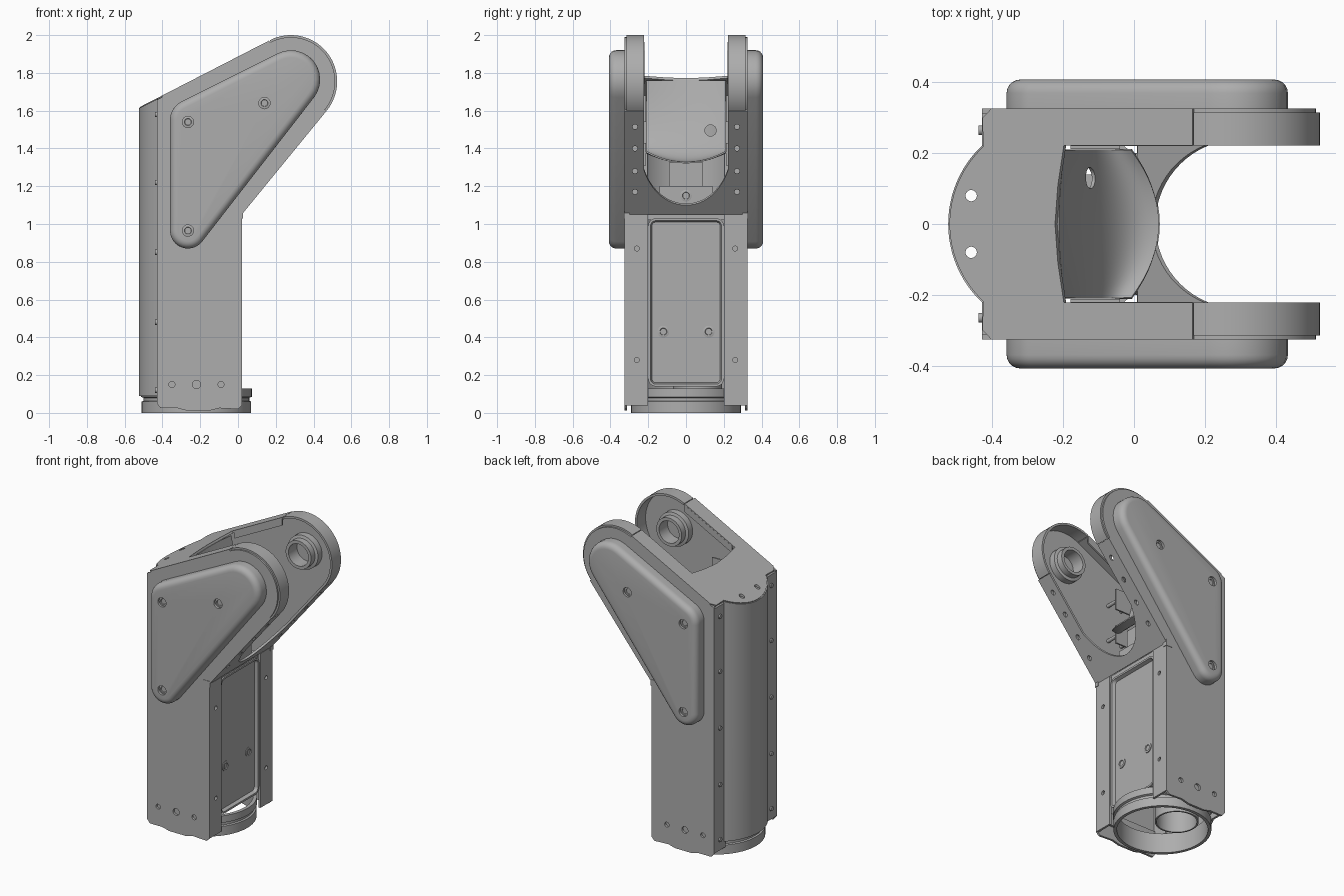
import bpy, bmesh, math
from mathutils import Vector

old = bpy.data.objects.get("Cube")
if old:
    bpy.data.objects.remove(old, do_unlink=True)

grey = bpy.data.materials.new("satin grey")
grey.use_nodes = True
grey.diffuse_color = (0.42, 0.42, 0.42, 1)
grey.node_tree.nodes["Principled BSDF"].inputs["Base Color"].default_value = (0.42, 0.42, 0.42, 1)


def finish(name, bm, thick=0, mirror=False, holes=None):
    """Turn a bmesh into a finished, shaded object."""
    bmesh.ops.remove_doubles(bm, verts=bm.verts, dist=1e-5)
    bmesh.ops.recalc_face_normals(bm, faces=bm.faces)
    me = bpy.data.meshes.new(name)
    bm.to_mesh(me)
    bm.free()
    ob = bpy.data.objects.new(name, me)
    bpy.context.collection.objects.link(ob)
    me.materials.append(grey)
    if thick:
        m = ob.modifiers.new("thickness", 'SOLIDIFY')
        m.thickness, m.offset = thick, 0
    if holes:
        m = ob.modifiers.new("holes", 'BOOLEAN')
        m.operation, m.solver, m.object = 'DIFFERENCE', 'EXACT', holes
    if mirror:
        m = ob.modifiers.new("mirror", 'MIRROR')
        m.use_axis = (False, True, False)
    bpy.ops.object.select_all(action='DESELECT')
    ob.select_set(True)
    bpy.context.view_layer.objects.active = ob
    bpy.ops.object.convert(target='MESH')
    bpy.ops.object.shade_smooth_by_angle(angle=math.radians(35))
    if holes:
        bpy.data.objects.remove(holes, do_unlink=True)
    return ob


def sheet(name, rows, **kw):
    bm = bmesh.new()
    vs = [[bm.verts.new(p) for p in r] for r in rows]
    for a, b in zip(vs, vs[1:]):
        for i in range(len(a) - 1):
            bm.faces.new((a[i], a[i + 1], b[i + 1], b[i]))
    return finish(name, bm, **kw)


def plate(name, pts, **kw):
    bm = bmesh.new()
    bm.faces.new([bm.verts.new(p) for p in pts])
    return finish(name, bm, **kw)


def box(name, lo, hi, **kw):
    bm = bmesh.new()
    bmesh.ops.create_cube(bm, size=1)
    for v in bm.verts:
        v.co = [(a + b) / 2 + c * (b - a) for a, b, c in zip(lo, hi, v.co)]
    return finish(name, bm, **kw)


AXES = {'X': ((0, 1, 0), (0, 0, 1), (1, 0, 0)),
        'Y': ((1, 0, 0), (0, 0, 1), (0, 1, 0)),
        'Z': ((1, 0, 0), (0, 1, 0), (0, 0, 1))}


def lathe(name, prof, centre, axis, n=32, **kw):
    u, v, w = map(Vector, AXES[axis])
    rows = []
    for k in range(n + 1):
        a = 2 * math.pi * (k % n) / n
        rows.append([Vector(centre) + r * math.cos(a) * u + r * math.sin(a) * v + h * w
                     for r, h in prof + prof[:1]])
    return sheet(name, rows, **kw)


def drills(centres, r, axis, length, n=24):
    """Cylinders used to cut round holes; a fourth value sets its own radius."""
    u, v, w = map(Vector, AXES[axis])
    bm = bmesh.new()
    for c in centres:
        rad = c[3] if len(c) > 3 else r
        ring = [rad * (math.cos(2 * math.pi * k / n) * u + math.sin(2 * math.pi * k / n) * v) for k in range(n)]
        ends = [[bm.verts.new(Vector(c[:3]) + h * w + p) for p in ring] for h in (-length / 2, length / 2)]
        for e in ends:
            bm.faces.new(e)
        for k in range(n):
            j = (k + 1) % n
            bm.faces.new((ends[0][k], ends[0][j], ends[1][j], ends[1][k]))
    ob = finish("hole_cutter", bm)
    ob.hide_render = True
    return ob


def arc(cx, cy, r, a0, a1, n):
    return [(cx + r * math.cos(math.radians(a0 + (a1 - a0) * k / n)),
             cy + r * math.sin(math.radians(a0 + (a1 - a0) * k / n))) for k in range(n + 1)]


def hull(circles, n=12):
    """Outline wrapped around circles given counter-clockwise."""
    def normal(p, q):
        dx, dy = q[0] - p[0], q[1] - p[1]
        return math.degrees(math.atan2(dy, dx) - math.acos((p[2] - q[2]) / math.hypot(dx, dy)))
    out = []
    for i, c in enumerate(circles):
        a0 = normal(circles[i - 1], c)
        a1 = normal(c, circles[(i + 1) % len(circles)])
        out += arc(*c, a0, a0 + (a1 - a0) % 360, n)
    return out


def slope_top(x):
    return 1.965 + (x - 0.168) * 0.514


def slope_low(x):
    return 1.061 + (x - 0.02) * 1.223


T = 0.014
head = arc(0.28, 1.755, 0.238, -39.3, 117.2, 32)

# Side cheeks with the round head, slightly inside the rim
outline = [(-0.43, 0.05), (-0.41, 0.025), (-0.32, 0.025), (-0.27, 0.012), (-0.15, 0.012), (-0.1, 0.025),
           (0, 0.02), (0.02, 0.04), (0.02, 1.055)] + arc(0.28, 1.755, 0.234, -39.3, 117.2, 32)
outline.append((-0.43, slope_top(-0.43)))
plate("side_cheek", [(x, 0.319, z) for x, z in outline], thick=T, mirror=True,
      holes=drills([(-0.35, 0.32, 0.15), (-0.22, 0.32, 0.15, 0.022), (-0.09, 0.32, 0.15)], 0.016, 'Y', 0.1))
box("mount_bar", (-0.41, 0.295, 0.11), (-0.02, 0.31, 0.19), mirror=True)

# Rim around each head
sheet("head_rim", [[(x, y, z) for x, z in head] for y in (0.222, 0.315)], thick=T, mirror=True)

# Sloped top plate, notched for the swinging joint
back = arc(-0.22, 0, 0.298, 227, 133, 24)
half = [(-0.425, 0.3), (-0.4, 0.326), (0.168, 0.326), (0.168, 0.222), (-0.195, 0.222), (-0.212, 0.11)]
plan = back + half + [(-0.22, 0)] + [(x, -y) for x, y in reversed(half)]
plate("top_plate", [(x, y, slope_top(x)) for x, y in plan], thick=T,
      holes=drills([(-0.46, s * 0.08, 1.64) for s in (-1, 1)], 0.016, 'Z', 0.2))

# Sloped lower plate with a curved notch
notch = arc(0.294, 0, 0.239, 248.3, 111.7, 24)
plan = [(0.015, -0.326), (0.463, -0.326), (0.463, -0.222)] + notch + [(0.463, 0.222), (0.463, 0.326), (0.015, 0.326)]
plate("lower_plate", [(x, y, slope_low(x)) for x, y in plan], thick=T,
      holes=drills([(0.01 + (z - 1.05) / 1.223, s * 0.27, z) for s in (-1, 1)
                    for z in (1.17, 1.28, 1.4, 1.515)], 0.013, 'X', 0.1))

# Curved back shell with flat strips beside it
sheet("back_shell", [[(x, y, 0.09) for x, y in back], [(x, y, slope_top(x)) for x, y in back]], thick=T)
box("back_strip", (-0.43, 0.205, 0.05), (-0.416, 0.326, 1.65), mirror=True)
for i, z in enumerate((0.12, 0.48, 0.85, 1.22, 1.58)):
    lathe(f"back_screw_{i}", [(0, 0), (0.014, 0), (0.014, 0.014), (0, 0.014)],
          (-0.439, 0.265, z), 'X', n=12, mirror=True)

# Flanges folded from the cheeks
box("front_flange", (0.008, 0.2, 0.04), (0.022, 0.326, 1.05), mirror=True,
    holes=drills([(0.015, 0.26, z) for z in (0.28, 0.87)], 0.013, 'X', 0.1))
box("corner_tab", (-0.02, 0.3, 1.03), (0.026, 0.329, 1.07), mirror=True)

# Access door with a recessed face
corners = [(-0.16, 0.18, 180), (0.16, 0.18, 270), (0.16, 0.99, 0), (-0.16, 0.99, 90)]
rect = [p for y, z, a in corners for p in arc(y, z, 0.04, a, a + 90, 5)]
bm = bmesh.new()
face = bm.faces.new([bm.verts.new((0.014, y, z)) for y, z in rect])
ext = bmesh.ops.extrude_face_region(bm, geom=[face], use_keep_orig=True)
for v in ext["geom"]:
    if isinstance(v, bmesh.types.BMVert):
        v.co.x -= 0.06
bmesh.ops.inset_region(bm, faces=[face], thickness=0.012)
bmesh.ops.inset_region(bm, faces=[face], thickness=0.008)
for v in face.verts:
    v.co.x -= 0.022
finish("access_door", bm)
box("door_header", (-0.03, -0.2, 1.02), (0.005, 0.2, 1.06))


def screw(name, c, axis, mirror=True):
    """Low washer with a socket."""
    prof = [(0, 0), (0.031, 0), (0.031, 0.004), (0.024, 0.006), (0.019, 0.006), (0.017, 0.001), (0, 0.001)]
    lathe(name, prof, c, axis, n=20, mirror=mirror)


screw("door_screw", (-0.008, 0.12, 0.43), 'X')

# Padded side covers with rounded outer edges and sunk screws
bm = bmesh.new()
pad = hull([(-0.265, 0.965, 0.095), (0.28, 1.765, 0.155), (-0.25, 1.55, 0.11)])
face = bm.faces.new([bm.verts.new((x, 0.324, z)) for x, z in pad])
ext = bmesh.ops.extrude_face_region(bm, geom=[face], use_keep_orig=True)
for v in ext["geom"]:
    if isinstance(v, bmesh.types.BMVert):
        v.co.y = 0.408
bmesh.ops.remove_doubles(bm, verts=bm.verts, dist=1e-4)
edges = [e for e in bm.edges if all(v.co.y > 0.4 for v in e.verts)]
bmesh.ops.bevel(bm, geom=edges, offset=0.038, segments=5, profile=0.5, affect='EDGES')
spots = [(-0.265, 0.408, 0.965), (-0.265, 0.408, 1.54), (0.14, 0.408, 1.64)]
finish("side_cover", bm, mirror=True, holes=drills(spots, 0.03, 'Y', 0.036))
for i, (x, y, z) in enumerate(spots):
    screw(f"cover_screw_{i}", (x, y - 0.019, z), 'Y')

# Pivot bearings inside each head
lathe("pivot_bearing", [(0.072, 0.315), (0.11, 0.315), (0.11, 0.27), (0.092, 0.265),
                        (0.092, 0.224), (0.072, 0.224)], (0.28, 0, 1.755), 'Y', n=40, mirror=True)

# Lips and brackets inside the head opening
sheet("opening_lip", [[(x, 0.226, slope_top(x) - d) for x in (-0.18, 0.165)] for d in (0, 0.045)],
      thick=0.01, mirror=True)
for i, (lo, hi) in enumerate(((1.54, 1.68), (1.31, 1.43))):
    box(f"inner_bracket_{i}", (-0.18, 0.212, lo), (-0.04, 0.222, hi), mirror=True)
    for x in (-0.16, -0.06):
        lathe(f"bracket_post_{i}", [(0, 0.22), (0.012, 0.22), (0.012, 0.315), (0, 0.315)],
              (x, 0, (lo + hi) / 2), 'Y', n=12, mirror=True)

# Curved scoop guiding cables down into the body
rows = []
for j in range(17):
    y = -0.21 + 0.42 * j / 16
    x0, x1 = 0.4 * y * y - 0.216, 0.07 - 1.75 * y * y
    rows.append([(x0 + (x1 - x0) * k / 16, y, 1.325 + 0.435 * (1 - k / 16) ** 2.5 + 1.3 * y * y * k / 16)
                 for k in range(17)])
sheet("cable_scoop", rows, thick=0.008, holes=drills([(-0.13, 0.13, 1.495)], 0.03, 'X', 0.3))

# Housing block under the scoop
box("scoop_support", (-0.16, -0.09, 1.19), (-0.02, 0.09, 1.325))
box("housing_block", (-0.2, -0.14, 1.05), (0.0, 0.14, 1.2))
screw("housing_screw", (0.0, 0, 1.15), 'X', mirror=False)

# Round mounting base, hollow underneath, with an off-centre cable tube
base = (-0.22, 0, 0)
lathe("base_ring", [(0.27, 0), (0.29, 0), (0.29, 0.06), (0.28, 0.064), (0.28, 0.08),
                    (0.293, 0.085), (0.293, 0.13), (0.27, 0.13)], base, 'Z', n=64)
slot = [(-0.11 + 0.03 * k, -0.09 + 0.03 * k, 0.1) for k in (-1, 0, 1)]
lathe("base_floor", [(0, 0.08), (0.275, 0.08), (0.275, 0.125), (0, 0.125)], base, 'Z', n=64,
      holes=drills([(-0.28, 0.06, 0.1, 0.121), (-0.28, -0.09, 0.1, 0.025)] + slot, 0.032, 'Z', 0.3))
lathe("base_tube", [(0.12, 0.05), (0.13, 0.05), (0.13, 0.25), (0.12, 0.25)], (-0.28, 0.06, 0), 'Z', n=40)
